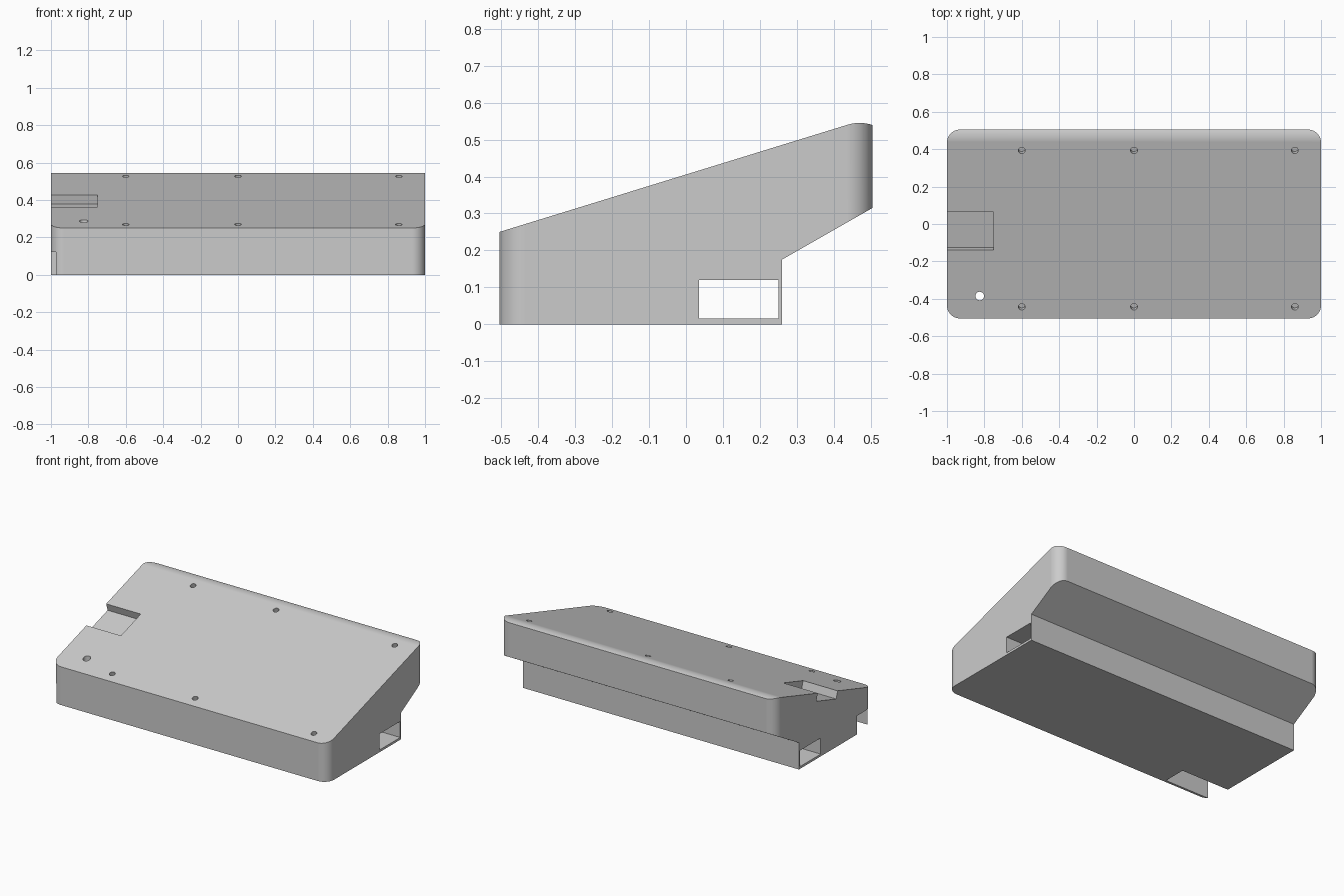
import bpy, bmesh
from math import sin, cos, pi, atan, radians
from mathutils import Vector, Matrix

cube = bpy.data.objects.get("Cube")
if cube:
    bpy.data.objects.remove(cube, do_unlink=True)

HALF_Y, SLOPE, FRONT_Z = 0.505, 0.308, 0.25
TILT = atan(SLOPE)
NORMAL = Vector((0, -sin(TILT), cos(TILT)))

grey = bpy.data.materials.new("light_grey")
grey.use_nodes = True
grey.diffuse_color = (0.6, 0.6, 0.6, 1)
grey.node_tree.nodes["Principled BSDF"].inputs["Base Color"].default_value = (0.6, 0.6, 0.6, 1)


def deck(x, y):
    """Point on the sloping top."""
    return Vector((x, y, FRONT_Z + SLOPE * (y + HALF_Y)))


def add_object(name, bm):
    bmesh.ops.recalc_face_normals(bm, faces=bm.faces)
    mesh = bpy.data.meshes.new(name)
    bm.to_mesh(mesh)
    bm.free()
    mesh.materials.append(grey)
    obj = bpy.data.objects.new(name, mesh)
    bpy.context.collection.objects.link(obj)
    return obj


def prism(name, points, sweep):
    bm = bmesh.new()
    face = bm.faces.new([bm.verts.new(p) for p in points])
    new = bmesh.ops.extrude_face_region(bm, geom=[face])["geom"]
    bmesh.ops.translate(bm, vec=sweep, verts=[v for v in new if isinstance(v, bmesh.types.BMVert)])
    return add_object(name, bm)


def box(name, low, high):
    low, high = Vector(low), Vector(high)
    bm = bmesh.new()
    bmesh.ops.create_cube(bm, size=1, matrix=Matrix.LocRotScale((low + high) / 2, None, high - low))
    return add_object(name, bm)


def rod(name, radius, depth, matrix):
    bm = bmesh.new()
    bmesh.ops.create_cone(bm, cap_ends=True, segments=32, radius1=radius, radius2=radius,
                          depth=depth, matrix=matrix)
    return add_object(name, bm)


def boolean(target, tool, operation):
    mod = target.modifiers.new(operation, "BOOLEAN")
    mod.operation, mod.solver, mod.object = operation, "EXACT", tool
    with bpy.context.temp_override(object=target, active_object=target):
        bpy.ops.object.modifier_apply(modifier=mod.name)
    bpy.data.objects.remove(tool, do_unlink=True)


# Wedge side profile with a rounded rear top edge
R, PEAK_Y = 0.11, 0.47
start = deck(0, PEAK_Y - R * sin(TILT))
centre = start - NORMAL * R
end_angle = -atan((HALF_Y + 0.02 - PEAK_Y) / R)
profile = [(-0.6, 0), (0.26, 0), (0.26, 0.175), (0.505, 0.315), (0.6, 0.37)]
steps = 12
arc = []
for i in range(steps + 1):
    a = end_angle + (TILT - end_angle) * i / steps
    arc.append((centre.y - R * sin(a), centre.z + R * cos(a)))
profile += [(0.6, arc[0][1])] + arc + [(-0.6, deck(0, -0.6).z)]
body = prism("sloped_case", [(-1.1, y, z) for y, z in profile], (2.2, 0, 0))

# Rounded upright corners
CORNER = 0.07
outline = []
for quarter, (sx, sy) in enumerate([(1, 1), (-1, 1), (-1, -1), (1, -1)]):
    for i in range(13):
        a = (quarter + i / 12) * pi / 2
        outline.append((sx * (1 - CORNER) + CORNER * cos(a),
                        sy * (HALF_Y - CORNER) + CORNER * sin(a), -0.0))
boolean(body, prism("plan_cutter", outline, (0, 0, 1)), "INTERSECT")

# Cable tunnel through the base, and the underside pocket
boolean(body, box("tunnel_cutter", (-1.2, 0.035, 0.015), (1.2, 0.25, 0.12)), "DIFFERENCE")
boolean(body, box("pocket_cutter", (-1.2, -0.49, -0.1), (-0.655, -0.34, 0.122)), "DIFFERENCE")

# Side recess, square to the sloping top
recess = box("recess_cutter", (-0.225, -0.1072, -0.05), (0.225, 0.1072, 0.1))
recess.data.transform(Matrix.Translation(deck(-0.975, -0.0375)) @ Matrix.Rotation(TILT, 4, "X"))
boolean(body, recess, "DIFFERENCE")

# Upright hole from the top into the pocket
boolean(body, rod("cable_hole_cutter", 0.023, 0.6, Matrix.Translation((-0.825, -0.385, 0.35))), "DIFFERENCE")

# Blind screw holes
for x in (-0.6, 0, 0.86):
    for y in (-0.443, 0.393):
        place = Matrix.Translation(deck(x, y)) @ Matrix.Rotation(TILT, 4, "X")
        boolean(body, rod("screw_hole_cutter", 0.018, 0.08, place), "DIFFERENCE")

# Smooth rounded areas, keep flat faces flat
bpy.ops.object.select_all(action="DESELECT")
body.select_set(True)
bpy.context.view_layer.objects.active = body
bpy.ops.object.shade_smooth_by_angle(angle=radians(30))
weighted = body.modifiers.new("flat_shading", "WEIGHTED_NORMAL")
weighted.keep_sharp = True
